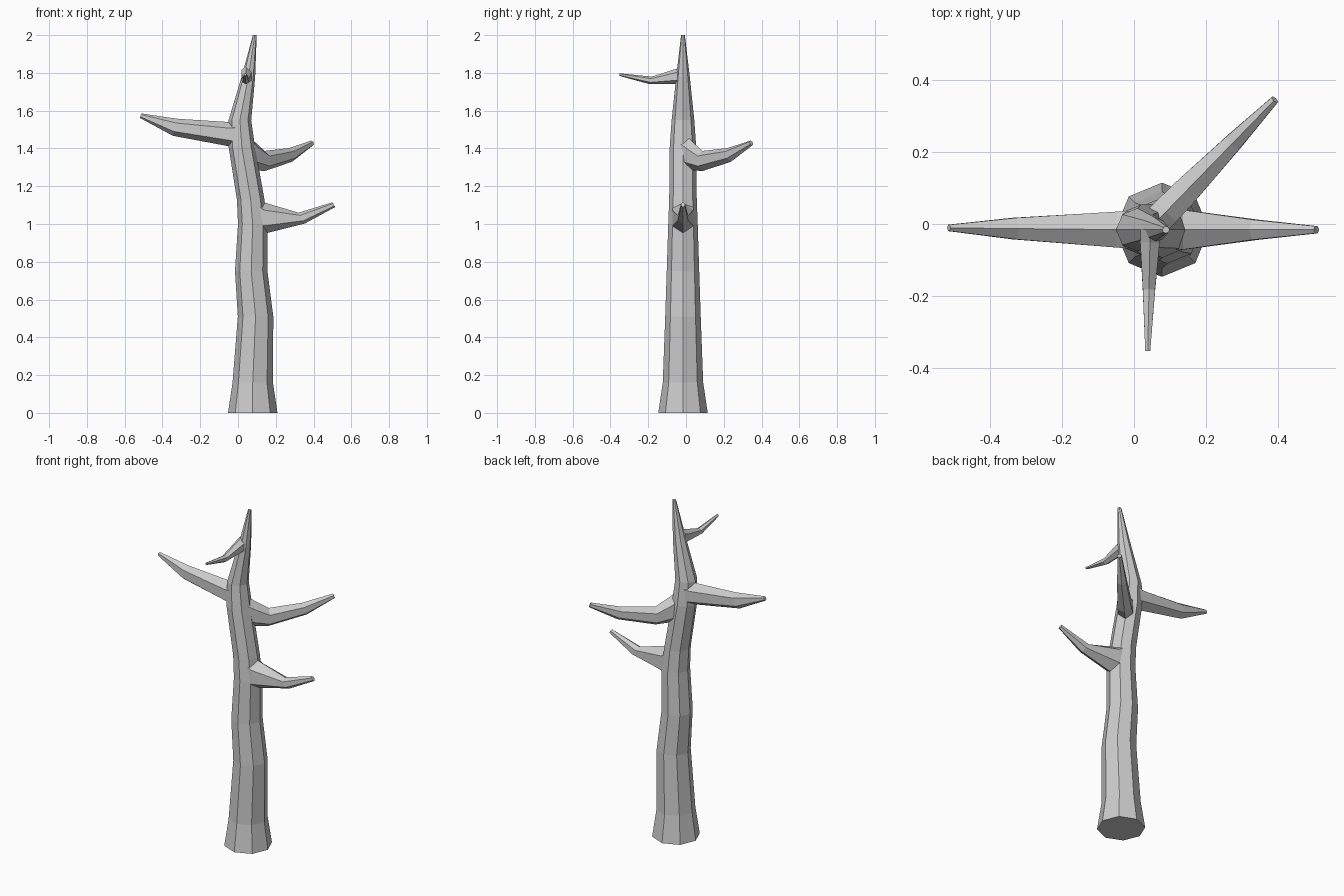
import bpy, bmesh
from math import sin, cos, pi
from mathutils import Vector

if "Cube" in bpy.data.objects:
    bpy.data.objects.remove(bpy.data.objects["Cube"])


def loft(name, rings):
    """Skin a list of equal-sized vertex rings into a closed flat-shaded mesh."""
    bm = bmesh.new()
    loops = [[bm.verts.new(p) for p in ring] for ring in rings]
    n = len(loops[0])
    for a, b in zip(loops, loops[1:]):
        for i in range(n):
            j = (i + 1) % n
            bm.faces.new((a[i], a[j], b[j], b[i]))
    bm.faces.new(loops[0])
    bm.faces.new(loops[-1])
    bmesh.ops.recalc_face_normals(bm, faces=bm.faces)
    mesh = bpy.data.meshes.new(name)
    bm.to_mesh(mesh)
    bm.free()
    obj = bpy.data.objects.new(name, mesh)
    bpy.context.collection.objects.link(obj)
    return obj


def branch(name, start, heading, sections):
    """Six-sided limb; each section is (top out, top z, bottom out, bottom z, half width)."""
    d = Vector((heading[0], heading[1], 0)).normalized()
    side = Vector((-d.y, d.x, 0))
    base = Vector((start[0], start[1], 0))
    rings = []
    for to, tz, bo, bz, w in sections:
        top = base + d * to + Vector((0, 0, tz))
        bot = base + d * bo + Vector((0, 0, bz))
        mid, half = (top + bot) / 2, (top - bot) / 2
        rings.append([mid + half * cos(i * pi / 3) + side * (w / sin(pi / 3)) * sin(i * pi / 3)
                      for i in range(6)])
    return loft(name, rings)


# Eight-sided trunk: height, centre x, radius
Y = -0.016
profile = [(0, .078, .131), (.16, .078, .107), (.51, .093, .094), (.75, .07, .086),
           (1.0, .078, .078), (1.13, .067, .073), (1.41, .02, .07), (1.55, .01, .06),
           (1.78, .055, .036), (2.0, .089, .01)]
trunk = loft("dead_tree", [[(x + r * cos(i * pi / 4), Y + r * sin(i * pi / 4), z)
                            for i in range(8)] for z, x, r in profile])

# Branches
limbs = [
    branch("right_branch", (0, Y), (1, 0),
           [(.07, 1.18, .07, .93, .06), (.135, 1.115, .145, .95, .055),
            (.32, 1.06, .355, 1.003, .028), (.50, 1.115, .515, 1.09, .01)]),
    branch("left_branch", (0, Y), (-1, 0.01),
           [(-.02, 1.55, -.03, 1.39, .055), (.05, 1.54, .04, 1.41, .05),
            (.32, 1.557, .345, 1.467, .03), (.51, 1.585, .52, 1.562, .009)]),
    branch("back_branch", (.04, Y), (.355, .365),
           [(.02, 1.47, .02, 1.29, .04), (.07, 1.435, .07, 1.285, .04),
            (.145, 1.387, .145, 1.28, .038), (.33, 1.402, .355, 1.33, .025),
            (.50, 1.442, .51, 1.415, .011)]),
    branch("front_branch", (.045, Y), (-.02, -1),
           [(0, 1.84, 0, 1.74, .027), (.035, 1.822, .04, 1.74, .027),
            (.165, 1.78, .175, 1.74, .017), (.338, 1.798, .336, 1.784, .007)]),
]

# Fuse each limb into the trunk
bpy.context.view_layer.objects.active = trunk
for limb in limbs:
    mod = trunk.modifiers.new("fuse", "BOOLEAN")
    mod.operation = "UNION"
    mod.solver = "EXACT"
    mod.object = limb
    bpy.ops.object.modifier_apply(modifier=mod.name)
    bpy.data.objects.remove(limb, do_unlink=True)
